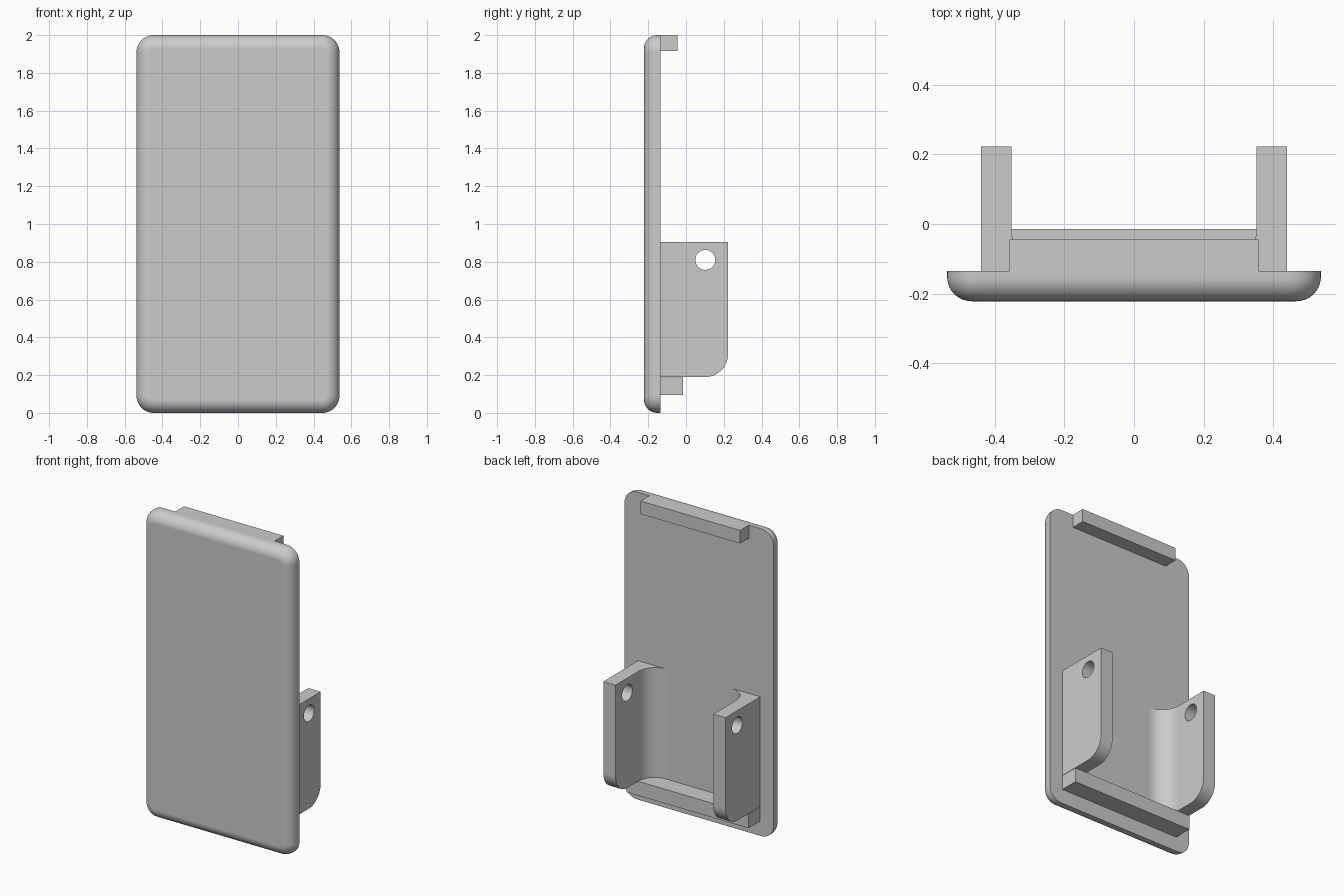
import bpy, bmesh, math
from mathutils import Vector

cube = bpy.data.objects.get("Cube")
if cube:
    bpy.data.objects.remove(cube, do_unlink=True)

grey = bpy.data.materials.new("light grey")
grey.use_nodes = True
colour = (0.6, 0.6, 0.6, 1)
grey.diffuse_color = colour
grey.node_tree.nodes["Principled BSDF"].inputs["Base Color"].default_value = colour

BACK = -0.135  # rear face of the panel


def arc(cx, cy, r, start, end, steps=12):
    angles = [math.radians(start + (end - start) * i / steps) for i in range(steps + 1)]
    return [(cx + r * math.cos(a), cy + r * math.sin(a)) for a in angles]


def prism(name, outline, axis, lo, hi, front_round=0):
    """Extrude a 2D outline along an axis from lo to hi."""
    place = {"x": lambda p, d: (d, *p),
             "y": lambda p, d: (p[0], d, p[1]),
             "z": lambda p, d: (*p, d)}[axis]
    bm = bmesh.new()
    start = [bm.verts.new(place(p, lo)) for p in outline]
    face = bm.faces.new(start)
    made = bmesh.ops.extrude_face_region(bm, geom=[face])["geom"]
    verts = [v for v in made if isinstance(v, bmesh.types.BMVert)]
    shift = Vector(place((0, 0), hi - lo))
    bmesh.ops.translate(bm, verts=verts, vec=shift)
    bmesh.ops.recalc_face_normals(bm, faces=bm.faces)
    if front_round:
        rim = [e for e in bm.edges if all(abs(v.co.y - lo) < 1e-5 for v in e.verts)]
        bmesh.ops.bevel(bm, geom=rim, offset=front_round, segments=10,
                        profile=0.5, affect="EDGES")
    mesh = bpy.data.meshes.new(name)
    bm.to_mesh(mesh)
    bm.free()
    obj = bpy.data.objects.new(name, mesh)
    bpy.context.collection.objects.link(obj)
    mesh.materials.append(grey)
    return obj


def activate(obj):
    bpy.ops.object.select_all(action="DESELECT")
    obj.select_set(True)
    bpy.context.view_layer.objects.active = obj


def smooth(obj):
    activate(obj)
    bpy.ops.object.shade_smooth_by_angle(angle=math.radians(30))
    weighted = obj.modifiers.new("Weighted normals", "WEIGHTED_NORMAL")
    weighted.keep_sharp = True


def rect(x0, y0, x1, y1):
    return [(x0, y0), (x1, y0), (x1, y1), (x0, y1)]


# Front panel with rounded corners and a softened front rim
W, H, R = 0.537, 2.0, 0.09
outline = (arc(W - R, R, R, -90, 0) + arc(W - R, H - R, R, 0, 90)
           + arc(R - W, H - R, R, 90, 180) + arc(R - W, R, R, 180, 270))
smooth(prism("front_panel", outline, "y", -0.222, BACK, front_round=0.07))

# Lips across the back of the panel
prism("top_lip", rect(-0.358, BACK, 0.358, -0.045), "z", 1.915, 2.0)
prism("bottom_lip", rect(-0.44, BACK, 0.44, -0.015), "z", 0.095, 0.188)

# Pivot arms with a rounded lower corner, a pin hole and an inner root fillet
BOTTOM, TOP, INNER, OUTER, REACH, F = 0.19, 0.905, 0.352, 0.44, 0.222, 0.12
for side, s in (("left", 1), ("right", -1)):
    profile = ([(BACK, TOP), (BACK, BOTTOM)]
               + arc(REACH - F, BOTTOM + F, F, -90, 0) + [(REACH, TOP)])
    arm = prism(side + "_arm", profile, "x", *sorted((s * INNER, s * OUTER)))

    pin = prism("pin_cutter", arc(0.102, 0.81, 0.053, 0, 360, 40)[:-1], "x",
                *sorted((s * 0.3, s * 0.5)))
    pin.hide_render = True
    cut = arm.modifiers.new("Pin hole", "BOOLEAN")
    cut.operation, cut.object, cut.solver = "DIFFERENCE", pin, "EXACT"
    activate(arm)
    bpy.ops.object.modifier_apply(modifier=cut.name)
    bpy.data.objects.remove(pin, do_unlink=True)
    smooth(arm)

    curve = [(s * x, y) for x, y in arc(INNER - F, BACK + F, F, -90, 0)]
    smooth(prism(side + "_arm_fillet", curve + [(s * INNER, BACK)], "z", BOTTOM, TOP))
